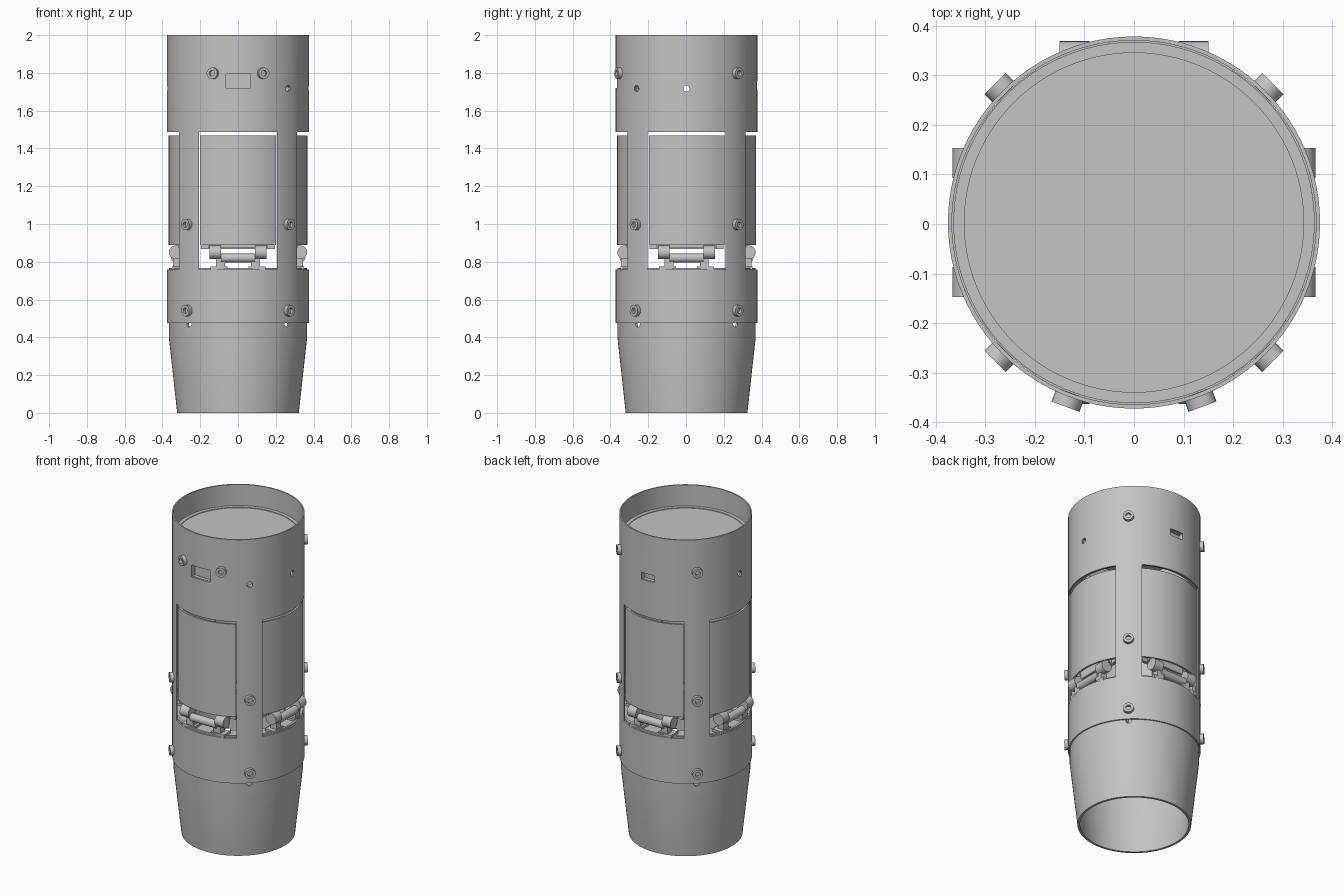
import bpy, bmesh
from math import radians, sin, cos, asin, pi
from mathutils import Matrix, Vector

if "Cube" in bpy.data.objects:
    bpy.data.objects.remove(bpy.data.objects["Cube"], do_unlink=True)

grey = bpy.data.materials.new("plain_grey")
grey.use_nodes = True
GREY = (0.55, 0.55, 0.55, 1)
grey.diffuse_color = GREY
grey.node_tree.nodes["Principled BSDF"].inputs["Base Color"].default_value = GREY

parts = []
SIDES = {"right": 0, "back": 90, "left": 180, "front": 270}
DIAGONALS = (45, 135, 225, 315)


def make(name, bm, az=0, keep=True):
    """Turn a bmesh into an object, swung around the z axis."""
    bmesh.ops.remove_doubles(bm, verts=bm.verts, dist=1e-5)
    bmesh.ops.recalc_face_normals(bm, faces=bm.faces)
    bm.transform(Matrix.Rotation(radians(az), 4, "Z"))
    me = bpy.data.meshes.new(name)
    bm.to_mesh(me)
    bm.free()
    me.materials.append(grey)
    ob = bpy.data.objects.new(name, me)
    bpy.context.collection.objects.link(ob)
    if keep:
        parts.append(ob)
    else:
        ob.hide_render = True
    return ob


def lathe_mesh(profile, half=180, n=96):
    """Sweep a closed (radius, z) profile around z, centred on +x."""
    bm = bmesh.new()
    a = radians(half)
    rings = []
    for i in range(n + 1):
        t = -a + 2 * a * i / n
        rings.append([bm.verts.new((r * cos(t), r * sin(t), z)) for r, z in profile])
    m = len(profile)
    for p, q in zip(rings, rings[1:]):
        for j in range(m):
            k = (j + 1) % m
            if profile[j][0] == 0 and profile[k][0] == 0:
                continue
            vs = [p[j], q[j], q[k], p[k]]
            if profile[j][0] == 0:
                vs = [p[j], q[k], p[k]]
            elif profile[k][0] == 0:
                vs = [p[j], q[j], p[k]]
            bm.faces.new(vs)
    if half < 180:
        bm.faces.new(rings[0])
        bm.faces.new(rings[-1])
    return bm


def ring_profile(inner, outer, z0, z1):
    return [(outer, z0), (outer, z1), (inner, z1), (inner, z0)]


def add_box(bm, x, y, z):
    """Box from (min, max) pairs; x points outward before swinging."""
    lo, hi = Vector((x[0], y[0], z[0])), Vector((x[1], y[1], z[1]))
    m = Matrix.Translation((lo + hi) / 2) @ Matrix.Diagonal((*(hi - lo), 1))
    bmesh.ops.create_cube(bm, size=1, matrix=m)


def add_rod(bm, axis, centre, radius, length, n=24):
    turn = {"X": Matrix.Rotation(pi / 2, 4, "Y"),
            "Y": Matrix.Rotation(pi / 2, 4, "X"), "Z": Matrix()}[axis]
    bmesh.ops.create_cone(bm, cap_ends=True, segments=n, radius1=radius, radius2=radius,
                          depth=length, matrix=Matrix.Translation(centre) @ turn)


def box_cutter(az, x, y, z):
    bm = bmesh.new()
    add_box(bm, x, y, z)
    return make("cutter", bm, az, False)


def rod_cutter(az, z, radius):
    bm = bmesh.new()
    add_rod(bm, "X", (0.36, 0, z), radius, 0.12)
    return make("cutter", bm, az, False)


def cut(ob, cutters):
    for c in cutters:
        mod = ob.modifiers.new("cut", "BOOLEAN")
        mod.operation, mod.solver, mod.object = "DIFFERENCE", "EXACT", c
    deps = bpy.context.evaluated_depsgraph_get()
    me = bpy.data.meshes.new_from_object(ob.evaluated_get(deps))
    ob.modifiers.clear()
    ob.data = me
    for c in cutters:
        bpy.data.objects.remove(c, do_unlink=True)


def upper_cutters():
    """Small holes, switch opening and rear slot shared by tube and coupler."""
    cs = [rod_cutter(az, 1.717, 0.017) for az in (0, 180, 315)]
    cs.append(box_cutter(270, (0.28, 0.45), (-0.065, 0.065), (1.719, 1.793)))
    cs.append(box_cutter(90, (0.28, 0.45), (-0.045, 0.045), (1.713, 1.756)))
    return cs


# Outer tube with four tall windows
tube = make("outer_tube", lathe_mesh(ring_profile(0.367, 0.375, 0.477, 2.0)))
windows = [box_cutter(az, (0.2, 0.5), (-0.207, 0.207), (0.759, 1.487)) for az in SIDES.values()]
cut(tube, windows + upper_cutters())

# Upper coupler and its closing disc
coupler = make("upper_coupler", lathe_mesh(ring_profile(0.342, 0.364, 1.5, 1.87)))
cut(coupler, upper_cutters())
bm = bmesh.new()
add_rod(bm, "Z", (0, 0, 1.856), 0.343, 0.02, 96)
make("top_bulkhead", bm)

# Blocks behind the two upper openings
for side, wide, z in (("front", 0.08, (1.70, 1.81)), ("back", 0.06, (1.69, 1.78))):
    bm = bmesh.new()
    add_box(bm, (0.30, 0.335), (-wide, wide), z)
    make(side + "_switch_block", bm, SIDES[side])

# Tapered tail with a collar reaching up inside the tube
tail = make("tail_cone", lathe_mesh([(0.322, 0), (0.366, 0.40), (0.366, 0.768),
                                     (0.352, 0.768), (0.352, 0.40), (0.308, 0)]))
cut(tail, [rod_cutter(az, 0.471, 0.017) for az in DIAGONALS])

# Ledge with an eight-sided opening
ledge = make("hinge_ledge", lathe_mesh([(0, 0.74), (0.353, 0.74), (0.353, 0.762), (0, 0.762)]))
bm = bmesh.new()
add_rod(bm, "Z", (0, 0, 0.75), 0.285, 0.1, 8)
cut(ledge, [make("cutter", bm, 22.5, False)])

# Curved doors and their hinges, one set per side
for side, az in SIDES.items():
    door = lathe_mesh(ring_profile(0.355, 0.367, 0.89, 1.468),
                      math_half := asin(0.2 / 0.367) * 180 / pi, 20)
    make(side + "_door", door, az)

    bm = bmesh.new()
    add_rod(bm, "Y", (0.33, 0, 0.82), 0.024, 0.18)
    make(side + "_hinge_rod", bm, az)

    bm = bmesh.new()
    add_box(bm, (0.295, 0.318), (-0.16, 0.16), (0.875, 0.95))
    add_box(bm, (0.285, 0.305), (-0.195, 0.195), (0.868, 0.892))
    make(side + "_hinge_plate", bm, az)

    for s in (-1, 1):
        bm = bmesh.new()
        add_rod(bm, "Y", (0.33, s * 0.12, 0.85), 0.036, 0.06)
        add_box(bm, (0.298, 0.325), sorted((s * 0.09, s * 0.15)), (0.85, 0.91))
        make(side + "_hinge_knuckle", bm, az)
        bm = bmesh.new()
        add_box(bm, (0.305, 0.345), sorted((s * 0.07, s * 0.117)), (0.76, 0.835))
        add_box(bm, (0.285, 0.35), sorted((s * 0.055, s * 0.145)), (0.755, 0.776))
        make(side + "_hinge_foot", bm, az)

# Socket-head bolts
bolt_spots = [(az, z) for az in DIAGONALS for z in (0.541, 0.997)]
bolt_spots += [(az, 1.798) for az in (45, 135, 249.6, 290.4)]
for az, z in bolt_spots:
    bm = lathe_mesh([(0, 0), (0.03, 0), (0.03, 0.03), (0.015, 0.03), (0.015, 0.014), (0, 0.014)], 180, 24)
    bm.transform(Matrix.Translation((0.366, 0, z)) @ Matrix.Rotation(pi / 2, 4, "Y"))
    make("bolt", bm, az)

# Smooth round surfaces, keep edges crisp, centre the model
for ob in parts:
    ob.data.shade_smooth()
    ob.data.set_sharp_from_angle(angle=radians(30))
    ob.location.y = 0.003
